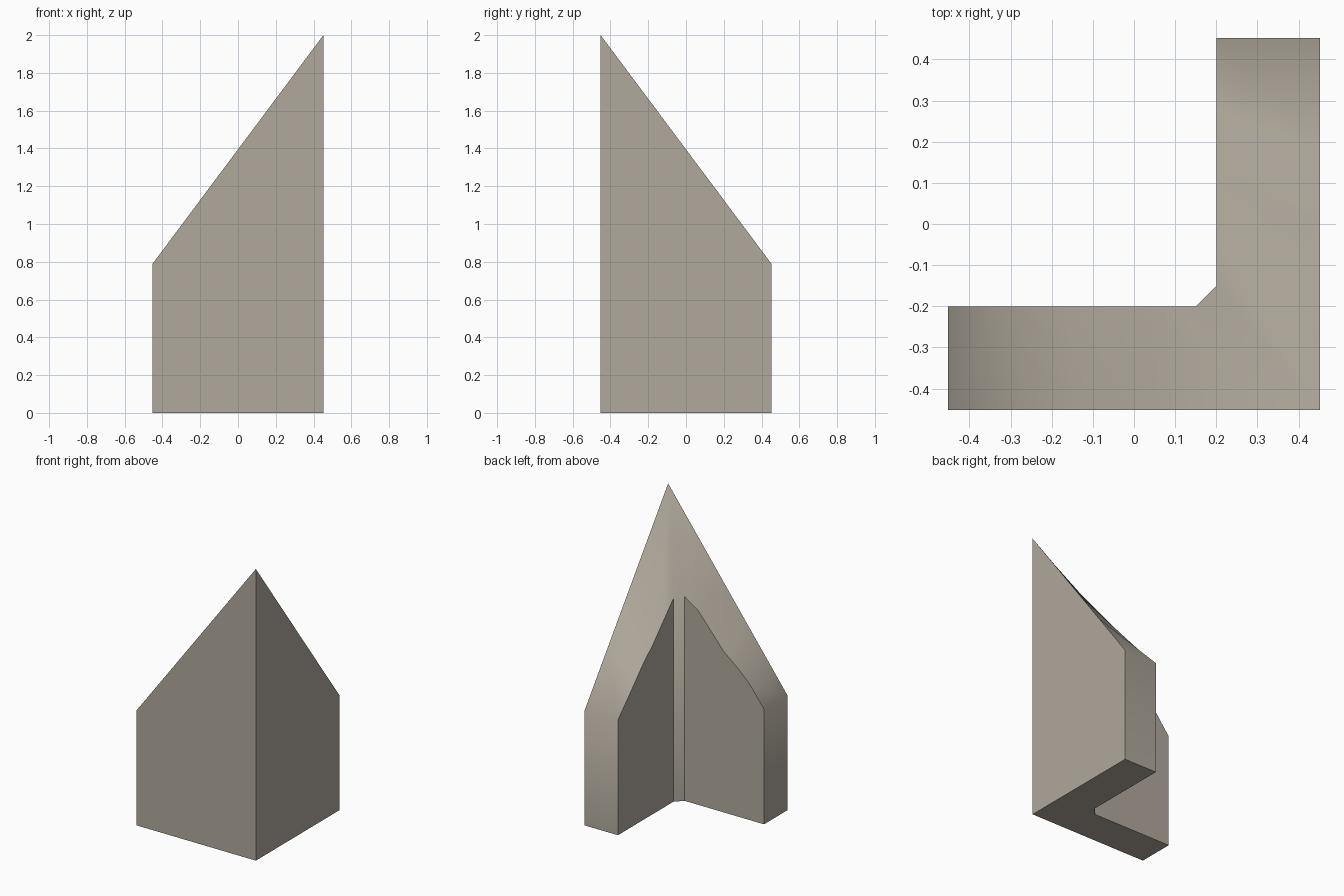
import bpy, bmesh, math

if "Cube" in bpy.data.objects:
    bpy.data.objects.remove(bpy.data.objects["Cube"])

OUT, INN = 0.452, 0.2        # outer and inner wall planes
CHAMFER = 0.15               # where the inner corner bevel starts
LOW, HIGH = 0.79, 2.0        # top heights at the arm ends and the outer corner

# Inner top edge of each arm: (distance along arm, height), from arm end to corner
LEFT_EDGE = [(-OUT, LOW), (-0.34, 0.935), (-0.25, 1.02), (-0.15, 1.10),
             (0.05, 1.335), (CHAMFER, 1.40)]
BACK_EDGE = [(-OUT, LOW), (-0.28, 0.965), (-0.165, 1.085), (-0.08, 1.155),
             (0.035, 1.275), (CHAMFER, 1.395)]


def arm(edge, mirrored):
    """Pairs of outer and inner top points; the mirrored arm swaps x and -y."""
    pairs = []
    for d, z in edge:
        t = (d + OUT) / (CHAMFER + OUT)
        o = (-OUT + 2 * OUT * t, -OUT, LOW + (HIGH - LOW) * t)
        i = (d, -INN, z)
        pairs.append([(-p[1], -p[0], p[2]) if mirrored else p for p in (o, i)])
    return pairs


left, back = arm(LEFT_EDGE, False), arm(BACK_EDGE, True)[::-1]
inner = [p[1] for p in left + back]
outer = [p[0] for p in left] + [p[0] for p in back[1:]]   # corner point shared

bm = bmesh.new()


def layer(flat):
    """Strip of faces across both arms, at the top or flat on the ground."""
    def make(pts):
        return [bm.verts.new((x, y, 0 if flat else z)) for x, y, z in pts]
    o, i = make(outer), make(inner)
    n = len(left)
    for k in range(n - 1):
        bm.faces.new((o[k], o[k + 1], i[k + 1], i[k]))
    bm.faces.new((o[n - 1], i[n], i[n - 1]))
    for k in range(n - 1, len(outer) - 1):
        bm.faces.new((o[k], o[k + 1], i[k + 2], i[k + 1]))
    return o + i[::-1]


top, base = layer(False), layer(True)

# Vertical walls all round
for k in range(len(top)):
    j = (k + 1) % len(top)
    bm.faces.new((top[k], base[k], base[j], top[j]))
bmesh.ops.recalc_face_normals(bm, faces=bm.faces)

mesh = bpy.data.meshes.new("corner_wall")
bm.to_mesh(mesh)
bm.free()
wall = bpy.data.objects.new("corner_wall", mesh)
bpy.context.collection.objects.link(wall)

stone = bpy.data.materials.new("warm_grey_stone")
stone.diffuse_color = (0.434, 0.392, 0.332, 1)
stone.use_nodes = True
stone.node_tree.nodes["Principled BSDF"].inputs["Base Color"].default_value = stone.diffuse_color
mesh.materials.append(stone)

# Smooth sloped top, crisp wall edges
bpy.context.view_layer.objects.active = wall
wall.select_set(True)
bpy.ops.object.shade_smooth_by_angle(angle=math.radians(40))
